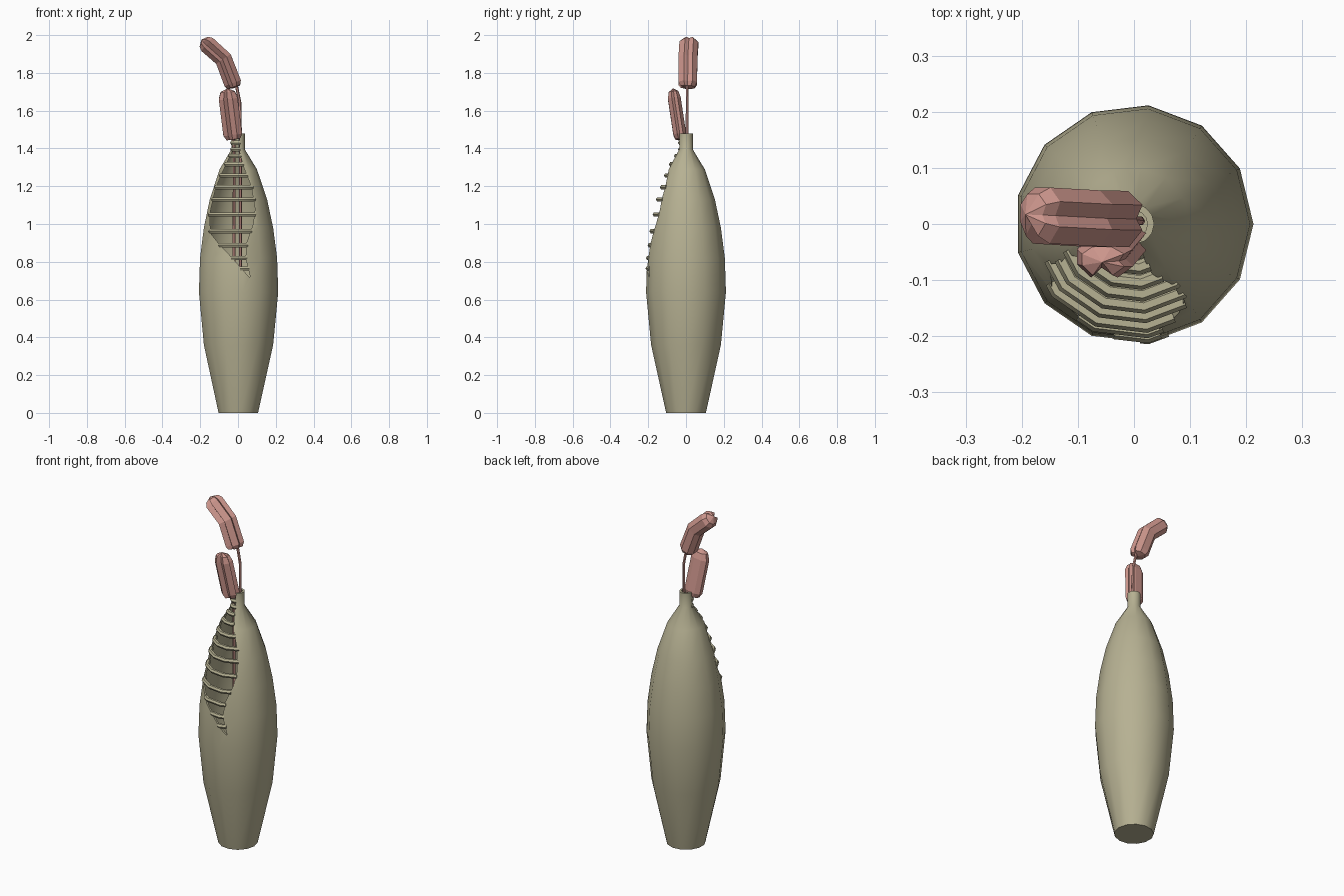
import bpy, bmesh, math
from mathutils import Vector

if "Cube" in bpy.data.objects:
    bpy.data.objects.remove(bpy.data.objects["Cube"])

SIDES = 13
STEP = 2 * math.pi / SIDES
# Outer wall as (radius, height)
OUTER = [(.106, 0), (.186, .36), (.213, .64), (.207, .82), (.186, .98),
         (.154, 1.13), (.1, 1.29), (.036, 1.395), (.036, 1.48)]
# Opening edges as (height, x)
LEFT = [(.72, .058), (.82, -.03), (.9, -.105), (.95, -.145), (1.05, -.15),
        (1.19, -.118), (1.28, -.08), (1.38, -.032), (1.46, -.028)]
RIGHT = [(.72, .065), (.82, .04), (.9, .045), (1.0, .08), (1.08, .09),
         (1.2, .07), (1.3, .03), (1.38, .008), (1.46, .008)]


def material(name, color):
    m = bpy.data.materials.new(name)
    m.use_nodes = True
    m.diffuse_color = (*color, 1)
    bsdf = next(n for n in m.node_tree.nodes if n.type == 'BSDF_PRINCIPLED')
    bsdf.inputs["Base Color"].default_value = (*color, 1)
    return m


CLAY = material("olive clay", (.47, .44, .29))
PINK = material("dusty pink", (.60, .30, .26))


def finish(bm, name, mat=None):
    bmesh.ops.recalc_face_normals(bm, faces=bm.faces[:])
    me = bpy.data.meshes.new(name)
    bm.to_mesh(me)
    bm.free()
    ob = bpy.data.objects.new(name, me)
    bpy.context.collection.objects.link(ob)
    if mat:
        me.materials.append(mat)
    return ob


def smooth(ob, degrees):
    bpy.ops.object.select_all(action='DESELECT')
    ob.select_set(True)
    bpy.context.view_layer.objects.active = ob
    bpy.ops.object.shade_smooth_by_angle(angle=math.radians(degrees))


def lerp(table, key):
    for (a, va), (b, vb) in zip(table, table[1:]):
        if key <= b:
            return va + (vb - va) * (key - a) / (b - a)
    return table[-1][1]


def loft(bm, rings, start, end):
    """Skin closed rings and close both ends with a fan to a point."""
    rows = [[bm.verts.new(p) for p in ring] for ring in rings]
    n = len(rows[0])
    tips = [bm.verts.new(start), bm.verts.new(end)]
    for i in range(n):
        j = (i + 1) % n
        for a, b in zip(rows, rows[1:]):
            bm.faces.new((a[i], a[j], b[j], b[i]))
        bm.faces.new((tips[0], rows[0][j], rows[0][i]))
        bm.faces.new((tips[1], rows[-1][i], rows[-1][j]))


# Hollow vase: up the outside, over the lip and down the inside
wall = .012
inner = [(r - wall, max(z, .03)) for r, z in reversed(OUTER)]
bm = bmesh.new()
rings = [[(r * math.cos(i * STEP), r * math.sin(i * STEP), z) for i in range(SIDES)]
         for r, z in OUTER + inner]
loft(bm, rings, (0, 0, 0), (0, 0, .03))
vase = finish(bm, "vase", CLAY)

# Leaf-shaped opening cut through the front wall
bm = bmesh.new()
outline = [(x, z) for z, x in LEFT] + [(x, z) for z, x in reversed(RIGHT)]
face = bm.faces.new([bm.verts.new((x, -.4, z)) for x, z in outline])
ext = bmesh.ops.extrude_face_region(bm, geom=[face])
bmesh.ops.translate(bm, vec=(0, .395, 0),
                    verts=[v for v in ext["geom"] if isinstance(v, bmesh.types.BMVert)])
cutter = finish(bm, "opening_cutter")
cutter.hide_render = True
mod = vase.modifiers.new("opening", 'BOOLEAN')
mod.operation = 'DIFFERENCE'
mod.solver = 'EXACT'
mod.object = cutter
bpy.context.view_layer.objects.active = vase
bpy.ops.object.modifier_apply(modifier=mod.name)
bpy.data.objects.remove(cutter)
smooth(vase, 40)


def tube(name, paths, radius, mat, resolution=1):
    cu = bpy.data.curves.new(name, 'CURVE')
    cu.dimensions = '3D'
    cu.bevel_depth = radius
    cu.bevel_resolution = resolution
    cu.use_fill_caps = True
    for path in paths:
        sp = cu.splines.new('POLY')
        sp.points.add(len(path) - 1)
        for pt, co in zip(sp.points, path):
            pt.co = (*co, 1)
    cu.materials.append(mat)
    ob = bpy.data.objects.new(name, cu)
    bpy.context.collection.objects.link(ob)
    bpy.ops.object.select_all(action='DESELECT')
    ob.select_set(True)
    bpy.context.view_layer.objects.active = ob
    bpy.ops.object.convert(target='MESH')
    smooth(bpy.context.view_layer.objects.active, 50)


# Ribs that bridge the opening and follow the faceted wall
def rib(z):
    r = lerp([(h, rad) for rad, h in OUTER], z) - .006
    ends = [-math.acos(max(-1, min(1, lerp(t, z) / r))) for t in (LEFT, RIGHT)]
    a, b = ends[0] - .03, ends[1] + .03
    angles = [a] + [k * STEP for k in range(-SIDES, 1) if a < k * STEP < b] + [b]
    path = []
    for t in angles:
        d = r * math.cos(STEP / 2) / math.cos(t % STEP - STEP / 2)
        path.append((d * math.cos(t), d * math.sin(t), z))
    return path


heights = [.765, .82, .888, .962, 1.05, 1.13, 1.194, 1.257, 1.316, 1.36, 1.395, 1.43]
tube("ribs", [rib(z) for z in heights], .013, CLAY)

# Stems
tube("stems", [
    [(.012, .005, .7), (.012, .005, 1.5), (.01, .006, 1.64), (-.012, .008, 1.75)],
    [(-.022, -.005, .7), (-.02, -.008, 1.38), (-.024, -.026, 1.47)]], .008, PINK)

# Curled leaves: a grooved section swept along a bent spine
SECTION = [(-1, -.3), (-.5, -1), (-.1, -.45), (.45, -1), (1, -.4),
           (.75, 0), (1, .5), (.4, 1), (-.5, 1), (-1, .5)]


def leaf(name, spine, half_u, half_v):
    pts = [Vector(p) for p in spine]
    rings = []
    for i, p in enumerate(pts):
        t = (pts[min(i + 1, len(pts) - 1)] - pts[max(i - 1, 0)]).normalized()
        u = Vector((0, 1, 0)).cross(t).normalized()
        v = t.cross(u)
        s = .75 if i in (0, len(pts) - 1) else 1
        rings.append([p + u * a * half_u * s + v * b * half_v * s for a, b in SECTION])
    first, last = (pts[0] - pts[1]).normalized(), (pts[-1] - pts[-2]).normalized()
    bm = bmesh.new()
    loft(bm, rings, pts[0] + first * .006, pts[-1] + last * .018)
    finish(bm, name, PINK)


leaf("upper_leaf", [(-.022, .008, 1.725), (-.028, .009, 1.745), (-.077, .01, 1.873),
                    (-.163, .015, 1.95), (-.18, .016, 1.965)], .046, .05)
leaf("lower_leaf", [(-.024, -.03, 1.45), (-.028, -.033, 1.475),
                    (-.052, -.062, 1.665), (-.055, -.066, 1.7)], .05, .034)
